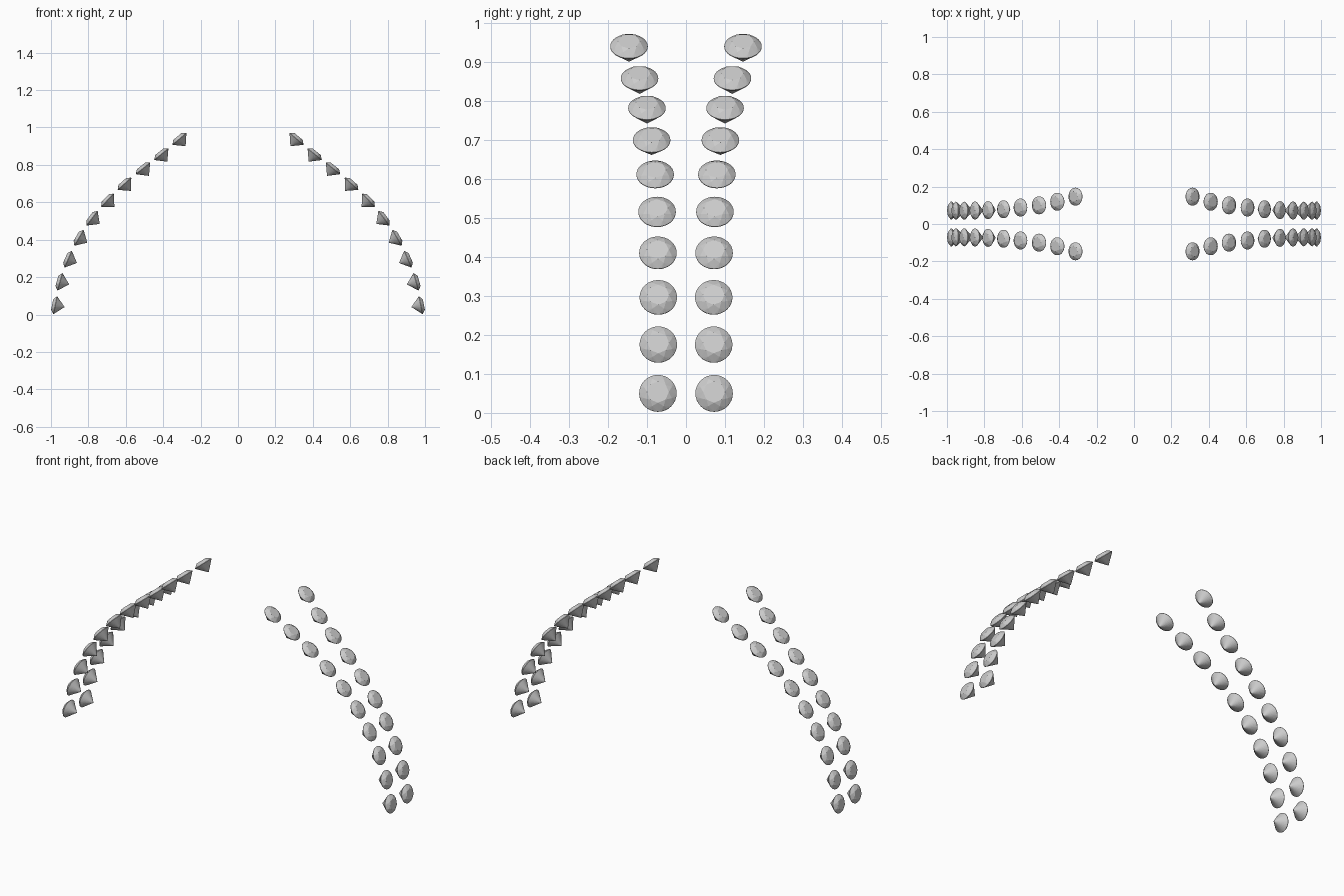
import bpy, bmesh, math
from mathutils import Vector, Matrix

if "Cube" in bpy.data.objects:
    bpy.data.objects.remove(bpy.data.objects["Cube"])

R = 0.048          # girdle radius
CROWN = 0.017      # table height above girdle
PAVILION = 0.051   # depth of the pointed underside

# Stone centres along one arc, bottom to top: x, y, z
ARC = [(0.977, 0.072, 0.050), (0.952, 0.071, 0.175), (0.908, 0.071, 0.296),
       (0.850, 0.072, 0.410), (0.780, 0.074, 0.515), (0.698, 0.079, 0.611),
       (0.607, 0.088, 0.699), (0.508, 0.100, 0.781), (0.410, 0.119, 0.857),
       (0.313, 0.146, 0.939)]


def ring(bm, n, r, z, turn=0.0):
    for i in range(n):
        a = 2 * math.pi * (i + turn) / n
        bm.verts.new((r * math.cos(a), r * math.sin(a), z))


def make_gem_mesh():
    # Round brilliant: table, crown break ring, girdle, culet
    bm = bmesh.new()
    ring(bm, 8, R * 0.58, CROWN)
    ring(bm, 8, R * 0.80, CROWN * 0.62, 0.5)
    ring(bm, 32, R, 0.001)
    ring(bm, 32, R, -0.001)
    bm.verts.new((0, 0, -PAVILION))
    bmesh.ops.convex_hull(bm, input=bm.verts[:])
    bmesh.ops.dissolve_limit(bm, angle_limit=0.01, verts=bm.verts[:], edges=bm.edges[:])
    bmesh.ops.recalc_face_normals(bm, faces=bm.faces[:])
    mesh = bpy.data.meshes.new("gem")
    bm.to_mesh(mesh)
    bm.free()
    return mesh


gem = make_gem_mesh()

# Four mirrored rows, each stone facing outward from the arc
for sx, side in ((1, "right"), (-1, "left")):
    for sy, row in ((-1, "front"), (1, "back")):
        for i, (x, y, z) in enumerate(ARC):
            a, b = ARC[max(i - 1, 0)], ARC[min(i + 1, len(ARC) - 1)]
            normal = Vector((sx * (b[2] - a[2]), 0, a[0] - b[0])).normalized()
            across = Vector((0, 1, 0))
            along = across.cross(normal)
            rot = Matrix((along, across, normal)).transposed().to_4x4()
            ob = bpy.data.objects.new(f"gem_{side}_{row}_{i + 1}", gem)
            ob.matrix_world = Matrix.Translation((sx * x, sy * y, z)) @ rot
            bpy.context.collection.objects.link(ob)
